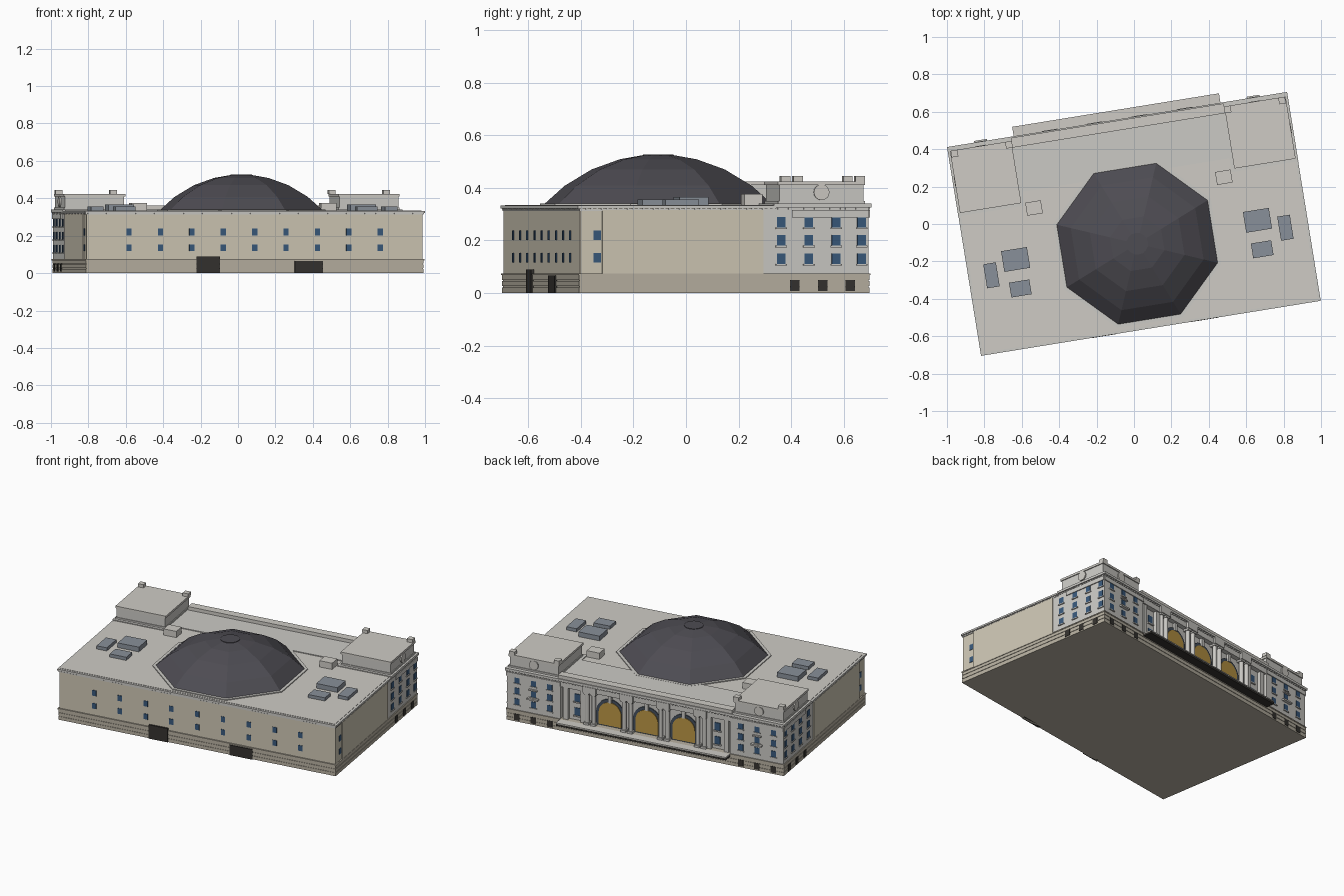
import bpy, bmesh, math
from mathutils import Matrix, Vector

if "Cube" in bpy.data.objects:
    bpy.data.objects.remove(bpy.data.objects["Cube"])

TURN = Matrix.Rotation(math.radians(9.2), 4, 'Z')   # whole building is turned on its plot


def material(name, r, g, b):
    m = bpy.data.materials.new(name)
    m.diffuse_color = (r, g, b, 1)
    m.use_nodes = True
    m.node_tree.nodes["Principled BSDF"].inputs["Base Color"].default_value = m.diffuse_color
    return m


CREAM = material("cream_wall", .62, .57, .46)
STONE = material("grey_stone", .60, .59, .56)
BASE = material("base_stone", .48, .44, .36)
ROOF = material("roof_pale", .62, .60, .56)
SLATE = material("dome_slate", .075, .072, .085)
BLUE = material("window_blue", .04, .10, .20)
GOLD = material("arch_gold", .50, .31, .06)
DARK = material("dark_opening", .035, .032, .028)
FRAME = material("arch_frame", .06, .08, .11)
UNIT = material("roof_unit", .25, .28, .32)


def finish(name, bm, mat):
    bmesh.ops.recalc_face_normals(bm, faces=bm.faces)
    me = bpy.data.meshes.new(name)
    bm.to_mesh(me)
    bm.free()
    me.materials.append(mat)
    ob = bpy.data.objects.new(name, me)
    bpy.context.collection.objects.link(ob)
    ob.matrix_world = TURN
    return ob


def boxes(name, mat, items):
    """One object from boxes given as (x0, x1, y0, y1, z0, z1)."""
    bm = bmesh.new()
    for x0, x1, y0, y1, z0, z1 in items:
        m = Matrix.Translation(((x0 + x1) / 2, (y0 + y1) / 2, (z0 + z1) / 2)) @ \
            Matrix.Diagonal((abs(x1 - x0), abs(y1 - y0), abs(z1 - z0), 1))
        bmesh.ops.create_cube(bm, size=1, matrix=m)
    return finish(name, bm, mat)


def on(side, t, w, z0, z1, d0, d1):
    """Box on a facade: t along it, d outward distance."""
    if side in ("back", "front"):
        s = 1 if side == "back" else -1
        return (t - w / 2, t + w / 2, s * d0, s * d1, z0, z1)
    s = 1 if side == "right" else -1
    return (s * d0, s * d1, t - w / 2, t + w / 2, z0, z1)


def both(b):
    return [b, (-b[1], -b[0]) + tuple(b[2:])]


def ring_loft(name, mat, rings, sides, centre, phase=0.0):
    bm = bmesh.new()
    loops = [[bm.verts.new((centre[0] + r * math.cos(phase + 2 * math.pi * i / sides),
                            centre[1] + r * math.sin(phase + 2 * math.pi * i / sides), z))
              for i in range(sides)] for r, z in rings]
    for a, b in zip(loops, loops[1:]):
        for i in range(sides):
            j = (i + 1) % sides
            bm.faces.new((a[i], a[j], b[j], b[i]))
    bm.faces.new(loops[0])
    bm.faces.new(loops[-1])
    return finish(name, bm, mat)


def discs(name, mat, items):
    """Short cylinders: (centre, axis, radius, depth)."""
    bm = bmesh.new()
    for c, axis, r, depth in items:
        m = Matrix.Translation(c) @ Vector((0, 0, 1)).rotation_difference(Vector(axis)).to_matrix().to_4x4()
        bmesh.ops.create_cone(bm, cap_ends=True, segments=16, radius1=r, radius2=r, depth=depth, matrix=m)
    return finish(name, bm, mat)


def arch(name, mat, x, r, z0, spring, y0, y1):
    pts = [(x - r, z0), (x + r, z0)] + [(x + r * math.cos(a), spring + r * math.sin(a))
                                        for a in (math.pi * i / 16 for i in range(17))]
    bm = bmesh.new()
    f = bm.faces.new([bm.verts.new((px, y0, pz)) for px, pz in pts])
    ext = bmesh.ops.extrude_face_region(bm, geom=[f])
    bmesh.ops.translate(bm, vec=(0, y1 - y0, 0),
                        verts=[v for v in ext["geom"] if isinstance(v, bmesh.types.BMVert)])
    return finish(name, bm, mat)


# Base courses
boxes("base", BASE, [(-.915, .915, -.56, .558, 0, .022), (-.912, .912, -.557, .555, .022, .026),
                     (-.915, .915, -.56, .558, .026, .046), (-.912, .912, -.557, .555, .046, .05),
                     (-.915, .915, -.56, .558, .05, .068), (-.918, .918, -.563, .561, .068, .075)])
# Main hall walls, side panels and cornice
boxes("hall_walls", CREAM, [(-.91, .91, -.555, .16, .07, .325)])
boxes("side_panels", CREAM, both((.905, .916, -.47, .15, .075, .315)))
boxes("hall_cornice", STONE, [(-.914, .914, -.559, .2, .312, .32), (-.92, .92, -.565, .2, .322, .333)])
# Rear wing: end pavilions and recessed centre
boxes("pavilions", STONE, both((.56, .912, .15, .555, .07, .33)))
boxes("centre_wall", STONE, [(-.57, .57, .15, .525, .07, .33)])
boxes("entablature", STONE, [(-.56, .56, .5, .555, .285, .325)] +
      [on("back", t, .085, .283, .325, .54, .569) for t in (-.365, -.121, .121, .365)])
boxes("pavilion_bands", STONE, both((.9, .918, .26, .555, .288, .315)) + both((.56, .912, .5, .561, .288, .315)))
boxes("wing_cornice", STONE, both((.56, .921, .19, .566, .325, .34)) + [(-.56, .56, .265, .566, .325, .34)])
boxes("roof_deck", ROOF, [(-.905, .905, -.55, .3, .32, .335)])
boxes("rear_parapet", ROOF, [(-.575, .575, .507, .56, .34, .362)])
# Dentils under the cornices
dent = [on("back", -.9 + .02 * i, .009, .318, .325, .55, .563) for i in range(91)]
dent += [on("front", -.9 + .02 * i, .009, .317, .322, .55, .562) for i in range(91)]
for s in ("left", "right"):
    dent += [on(s, -.55 + .02 * i, .009, .317, .323, .9, .917) for i in range(56)]
boxes("dentils", STONE, dent)
# Towers above the pavilions
boxes("attic_towers", STONE, both((.583, .903, .213, .537, .34, .412)) + both((.578, .908, .208, .542, .34, .35)))
boxes("tower_caps", ROOF, both((.577, .909, .207, .543, .41, .424)))
boxes("corner_blocks", ROOF, [b for x in (.592, .887) for b in both((x - .018, x + .018, .507, .543, .424, .445))])
discs("medallions", ROOF, [((s * .743, .538, .383), (0, 1, 0), .03, .014) for s in (-1, 1)] +
      [((s * .904, .375, .383), (1, 0, 0), .03, .014) for s in (-1, 1)])
# Roof equipment
boxes("stair_housings", ROOF, both((.472, .556, .135, .205, .33, .376)))
boxes("roof_units", UNIT, both((.585, .725, -.142, -.03, .33, .366)) + both((.762, .83, -.214, -.084, .33, .356)) +
      both((.6, .71, -.283, -.203, .33, .356)))

# Octagonal dome
C, P = (0, -.107), math.radians(22.5)
ring_loft("dome_curb", STONE, [(.462, .33), (.462, .341)], 8, C, P)
R = .62
ring_loft("dome", SLATE, [(r, .337 + math.sqrt(R * R - r * r) - .43) for r in (.447, .365, .26, .15, .06)], 8, C, P)
ring_loft("dome_cap", SLATE, [(.058, .515), (.058, .527)], 16, C)

# Front windows and doors
win = [on("front", -.68 + .17 * i, .028, z - .018, z + .018, .55, .558) for i in range(9) for z in (.22, .135)]
for s in ("left", "right"):
    win += [on(s, -.49, .028, z - .018, z + .018, .9, .913) for z in (.22, .135)]
# Pavilion windows, sills and basement openings
sills, low = [], []
spots = [("back", k * x, .555) for k in (-1, 1) for x in (.63, .738, .846)]
spots += [(s, y, .912) for s in ("left", "right") for y in (.219, .325, .43, .528)]
for side, t, d in spots:
    for z in (.13, .2, .27):
        win.append(on(side, t, .033, z - .02, z + .02, d - .01, d + .003))
        sills.append(on(side, t, .044, z - .026, z - .02, d - .01, d + .007))
for k in (-1, 1):
    sills += [on("back", k * .738, .07, .165, .175, .54, .575), on("back", k * .738, .055, .223, .231, .54, .568)]
    low += [on("back", k * x, .035, .008, .05, .55, .56) for x in (.63, .738, .846)]
    for z in (.13, .22):
        win.append(on("back", k * .463, .036, z - .025, z + .025, .515, .529))
        sills.append(on("back", k * .463, .05, z - .033, z - .025, .515, .534))
for s in ("left", "right"):
    low += [on(s, y, .035, .008, .05, .9, .918) for y in (.27, .378, .484)]
low += [on("front", -.253, .125, 0, .09, .54, .566), on("front", .292, .152, 0, .066, .54, .566)]
boxes("windows", BLUE, win)
boxes("window_sills", STONE, sills)
boxes("dark_openings", DARK, low)

# Three great arches
for n, x in enumerate((-.243, 0, .243)):
    arch(f"arch_surround_{n}", FRAME, x, .093, .078, .162, .515, .531)
    arch(f"arch_glazing_{n}", GOLD, x, .074, .085, .162, .52, .536)
    boxes(f"keystone_{n}", STONE, [on("back", x, .022, .235, .285, .515, .542)])

# Paired columns with plinths and capitals
cols, blocks = [], []
for t in (-.365, -.121, .121, .365):
    for k in (-.022, .022):
        cols.append(((t + k, .547, .18), (0, 0, 1), .0135, .21))
        blocks += [on("back", t + k, .034, .07, .088, .525, .566), on("back", t + k, .034, .272, .285, .525, .564)]
discs("columns", STONE, cols)
boxes("column_blocks", STONE, blocks + [on("back", k * x, .03, .075, .285, .515, .548) for k in (-1, 1) for x in (.415, .53)])

# Entrance canopy
boxes("canopy", ROOF, [(-.56, .56, .54, .617, .068, .075)])
boxes("canopy_underside", DARK, [(-.56, .56, .55, .615, .055, .068)])
